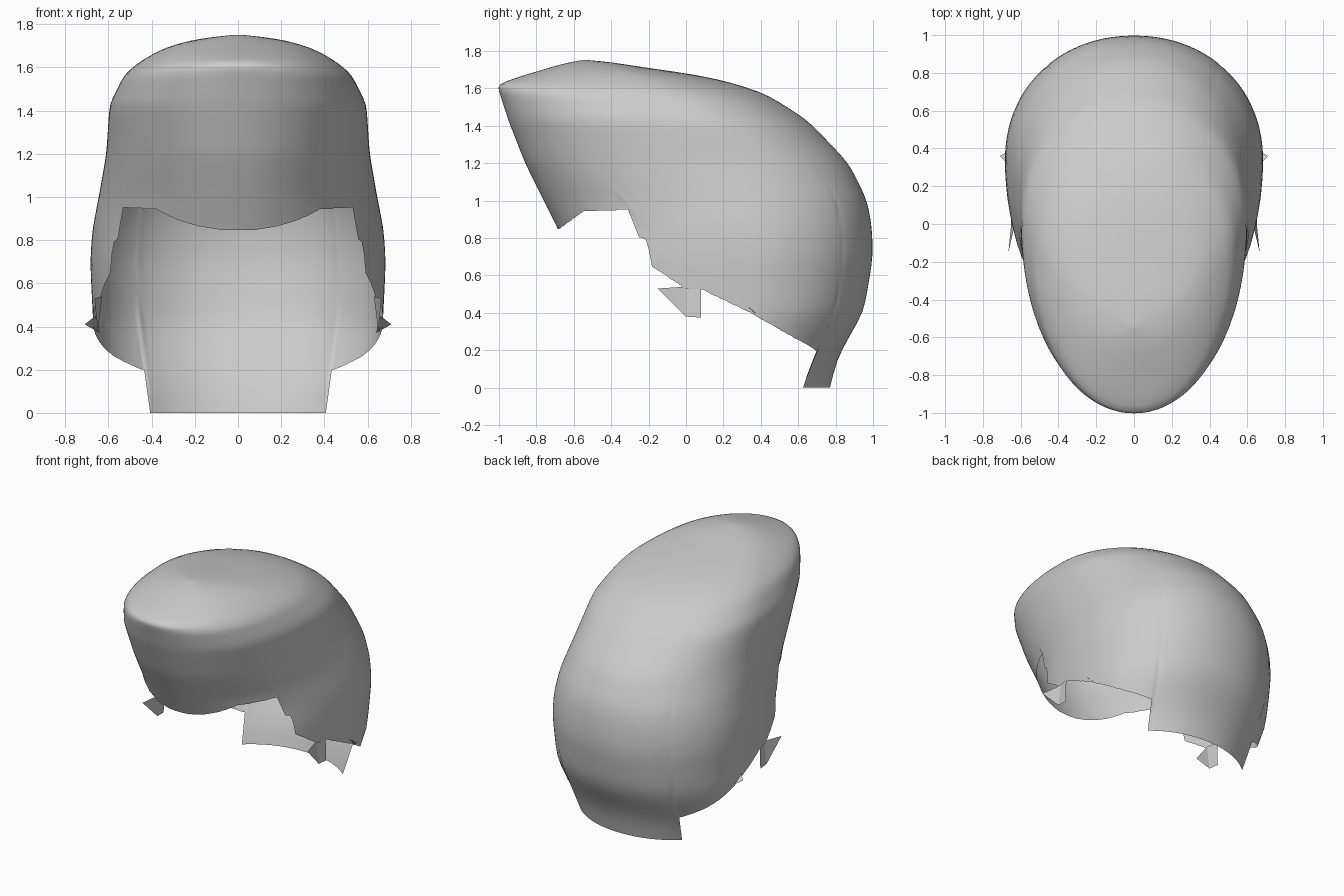
import bpy, bmesh, math

if "Cube" in bpy.data.objects:
    bpy.data.objects.remove(bpy.data.objects["Cube"])

# one grey colour
grey = bpy.data.materials.new("plain grey")
grey.diffuse_color = (0.6, 0.6, 0.6, 1)
grey.use_nodes = True
grey.node_tree.nodes["Principled BSDF"].inputs["Base Color"].default_value = grey.diffuse_color

# horizontal sections: z, half width, front y, widest y, back y, front squareness
SECTIONS = [
    (0.00, 0.61, -0.72, 0.15, 0.77, 2.0), (0.12, 0.625, -0.72, 0.22, 0.80, 2.0),
    (0.22, 0.64, -0.72, 0.31, 0.84, 2.0), (0.40, 0.67, -0.72, 0.34, 0.95, 2.0),
    (0.70, 0.685, -0.70, 0.34, 1.00, 2.0), (0.85, 0.675, -0.685, 0.33, 0.995, 2.0),
    (1.00, 0.645, -0.76, 0.30, 0.97, 2.05), (1.20, 0.61, -0.86, 0.15, 0.87, 2.15),
    (1.43, 0.595, -0.95, 0.00, 0.65, 2.2), (1.57, 0.525, -0.995, -0.15, 0.43, 2.2),
    (1.62, 0.465, -1.01, -0.22, 0.28, 2.1), (1.66, 0.40, -0.90, -0.28, 0.13, 2.1),
    (1.69, 0.34, -0.80, -0.34, -0.06, 2.1), (1.72, 0.245, -0.70, -0.42, -0.28, 2.1),
    (1.738, 0.15, -0.63, -0.48, -0.38, 2.0), (1.752, 0.01, -0.55, -0.54, -0.53, 2.0),
]

# lower hairline: y, z
HAIRLINE = [(-1.1, 0.84), (-0.68, 0.85), (-0.55, 0.945), (-0.30, 0.955),
            (-0.295, 0.82), (-0.20, 0.79), (-0.195, 0.66), (0.0, 0.53),
            (0.08, 0.53), (0.33, 0.41), (0.70, 0.20), (1.1, 0.15)]


def lerp_table(table, t):
    if t <= table[0][0]:
        return table[0][1:]
    for a, b in zip(table, table[1:]):
        if t <= b[0]:
            f = (t - a[0]) / (b[0] - a[0])
            return tuple(p + (q - p) * f for p, q in zip(a[1:], b[1:]))
    return table[-1][1:]


def shell_point(z, ang):
    w, front, mid, back, square = lerp_table(SECTIONS, z)
    s, c = math.sin(ang), math.cos(ang)
    e = 2 / square if c > 0 else 2 / 2.1
    x = math.copysign(w * abs(s) ** e, s)
    reach = front - mid if c > 0 else back - mid
    return x, mid + reach * abs(c) ** e, z


def hairline(x, y):
    if y > 0.55 and abs(x) < 0.43:      # strip at the nape
        return 0.0
    return lerp_table(HAIRLINE, y)[0]


def bottom_of(ang):
    z = 1.2
    while z > 0:
        x, y, _ = shell_point(z, ang)
        if z <= hairline(x, y):
            return z
        z -= 0.004
    return 0.0


def finish(name, bm, smooth=True):
    me = bpy.data.meshes.new(name)
    bm.to_mesh(me)
    bm.free()
    me.materials.append(grey)
    for p in me.polygons:
        p.use_smooth = smooth
    ob = bpy.data.objects.new(name, me)
    bpy.context.collection.objects.link(ob)
    return ob


# hair shell: columns rising from the hairline to the crown
COLS, ROWS = 300, 44
bm = bmesh.new()
columns = []
for i in range(COLS):
    ang = 2 * math.pi * i / COLS
    zb = bottom_of(ang)
    columns.append([bm.verts.new(shell_point(
        zb + (1.752 - zb) * (1 - (1 - j / ROWS) ** 1.8), ang))
        for j in range(ROWS + 1)])
for i in range(COLS):
    a, b = columns[i], columns[(i + 1) % COLS]
    for j in range(ROWS):
        bm.faces.new((a[j], b[j], b[j + 1], a[j + 1]))
bm.faces.new([c[-1] for c in columns])
# soften the section creases, leaving the hairline in place
inner = [v for c in columns for v in c[3:]]
for _ in range(4):
    bmesh.ops.smooth_vert(bm, verts=inner, factor=0.4,
                          use_axis_x=True, use_axis_y=True, use_axis_z=True)
finish("hair_shell", bm)

# loose sideburn tufts and small spikes, mirrored on both sides
TUFTS = [
    [(0.665, -0.15, 0.53), (0.65, 0.0, 0.38), (0.63, 0.0, 0.54)],
    [(0.65, 0.0, 0.38), (0.655, 0.08, 0.375), (0.65, 0.08, 0.54), (0.63, 0.0, 0.54)],
    [(0.66, 0.31, 0.45), (0.64, 0.40, 0.37), (0.71, 0.36, 0.41)],
]
for side, label in ((1, "right"), (-1, "left")):
    bm = bmesh.new()
    for pts in TUFTS:
        vs = [bm.verts.new((side * x, y, z)) for x, y, z in pts]
        bm.faces.new(vs if side > 0 else vs[::-1])
    bmesh.ops.remove_doubles(bm, verts=bm.verts[:], dist=0.001)
    finish("sideburn_tuft_" + label, bm, False)
